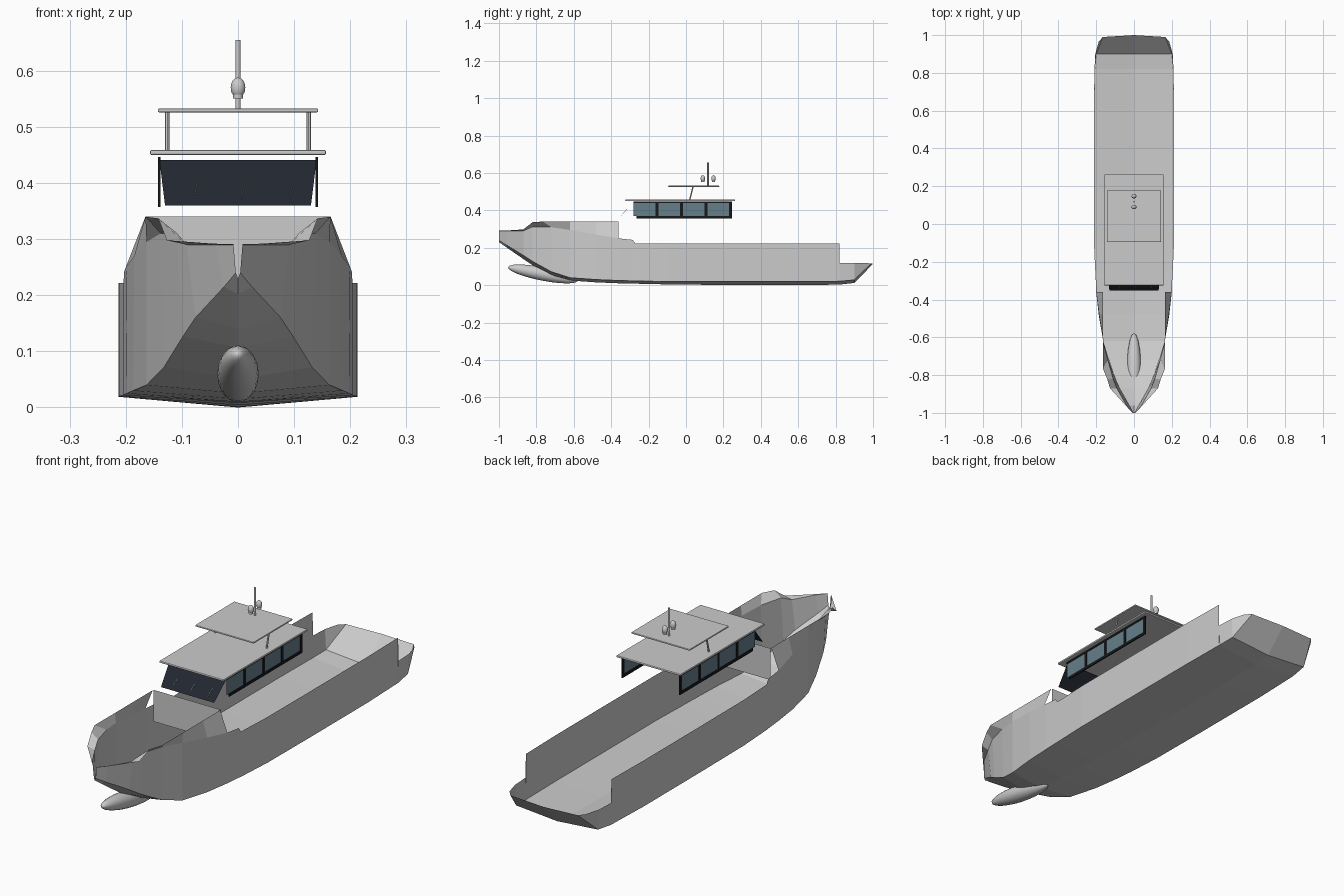
import bpy, bmesh, math
from mathutils import Vector

if "Cube" in bpy.data.objects:
    bpy.data.objects.remove(bpy.data.objects["Cube"])


def material(name, rgb):
    m = bpy.data.materials.new(name)
    m.diffuse_color = (*rgb, 1)
    m.use_nodes = True
    m.node_tree.nodes["Principled BSDF"].inputs["Base Color"].default_value = m.diffuse_color
    return m


BLACK = material("black_frame", (0.008, 0.009, 0.011))
DARK = material("dark_glass", (0.016, 0.021, 0.031))
GLASS = material("side_glass", (0.13, 0.21, 0.25))


def mesh_object(name, bm, mat=None):
    bmesh.ops.remove_doubles(bm, verts=bm.verts, dist=0.0001)
    bmesh.ops.recalc_face_normals(bm, faces=bm.faces)
    me = bpy.data.meshes.new(name)
    bm.to_mesh(me)
    bm.free()
    ob = bpy.data.objects.new(name, me)
    bpy.context.collection.objects.link(ob)
    if mat:
        me.materials.append(mat)
    return ob


def loft(bm, rows):
    """Skin neighbouring rows of points with quads."""
    grid = [[bm.verts.new(p) for p in row] for row in rows]
    for a, b in zip(grid, grid[1:]):
        for i in range(len(a) - 1):
            bm.faces.new((a[i], b[i], b[i + 1], a[i + 1]))


def flip(rows):
    return [[(-x, y, z) for x, y, z in r] for r in rows]


def polygon(name, pts, mat=None):
    bm = bmesh.new()
    bm.faces.new([bm.verts.new(p) for p in pts])
    return mesh_object(name, bm, mat)


def box(name, lo, hi, mat=None, bevel=0):
    bm = bmesh.new()
    bmesh.ops.create_cube(bm, size=1)
    for v in bm.verts:
        v.co = [l + (h - l) * (c + 0.5) for l, h, c in zip(lo, hi, v.co)]
    ob = mesh_object(name, bm, mat)
    if bevel:
        mod = ob.modifiers.new("bevel", "BEVEL")
        mod.width, mod.segments = bevel, 2
    return ob


def rod(name, a, b, r, sides=12):
    a, b = Vector(a), Vector(b)
    bpy.ops.mesh.primitive_cylinder_add(vertices=sides, radius=r, depth=(b - a).length,
                                        location=(a + b) / 2)
    ob = bpy.context.object
    ob.name = name
    ob.rotation_euler = (b - a).to_track_quat('Z', 'Y').to_euler()
    bpy.ops.object.shade_smooth_by_angle()


def ellipsoid(name, loc, scale, tilt=0):
    bpy.ops.mesh.primitive_uv_sphere_add(segments=20, ring_count=12, location=loc,
                                         rotation=(tilt, 0, 0))
    ob = bpy.context.object
    ob.name, ob.scale = name, scale
    bpy.ops.object.shade_smooth_by_angle()


# Hull: stations of y, keel z, chine x, chine z, sheer x, sheer z
stations = [
    (-1.00, .230, .004, .240, .008, .290),
    (-0.96, .202, .025, .215, .040, .290),
    (-0.87, .140, .076, .160, .091, .290),
    (-0.82, .106, .098, .127, .110, .312),
    (-0.72, .050, .132, .072, .138, .310),
    (-0.62, .025, .163, .040, .163, .295),
    (-0.48, .015, .187, .030, .185, .270),
    (-0.36, .010, .198, .025, .200, .250),
    (-0.285, .008, .203, .023, .203, .242),
    (-0.27, .008, .204, .022, .204, .222),
    (-0.10, .004, .212, .020, .212, .222),
    (0.20, .001, .213, .019, .213, .222),
    (0.60, .000, .213, .019, .213, .222),
    (0.82, .003, .208, .021, .209, .222),
    (0.8205, .003, .208, .021, .209, .118),
    (0.90, .012, .200, .028, .205, .118),
]
rows = [[(0, y, zk), (xc, y, zc), (xs, y, zs)] for y, zk, xc, zc, xs, zs in stations]
rows.append([(0, 1.0, .114), (.165, .99, .116), (.187, .965, .118)])  # sloped transom
bm = bmesh.new()
loft(bm, rows)
loft(bm, flip(rows))
mesh_object("hull", bm)

# Raised bow bulwarks standing on the hull edge
tops = [(.008, -1.0, .291), (.045, -.96, .292), (.127, -.87, .298), (.142, -.82, .337),
        (.165, -.765, .34), (.165, -.62, .34), (.165, -.48, .34), (.165, -.36, .34)]
strips = [[r[2], t] for r, t in zip(rows, tops)]
bm = bmesh.new()
loft(bm, strips)
loft(bm, flip(strips))
mesh_object("bow_bulwarks", bm)

# Cross wall behind the bow
polygon("bow_cross_wall", [(-.165, -.355, .34), (.165, -.355, .34),
                           (.165, -.355, .2), (-.165, -.355, .2)])

# Bulbous bow
ellipsoid("bow_bulb", (0, -.765, .06), (.037, .19, .036), math.radians(-11))

# Wheelhouse windscreen and wipers
polygon("windscreen", [(-.14, -.28, .441), (.14, -.28, .441),
                       (.13, -.352, .36), (-.13, -.352, .36)], DARK)
for i, x in enumerate((-.075, .01, .095)):
    rod(f"wiper_{i}", (x - .003, -.345, .373), (x + .003, -.316, .406), .0008, 6)

# Side windows: frame bars and four panes on each side
for side, s in (("left", -1), ("right", 1)):
    lo, hi = sorted((s * .138, s * .143))
    box(f"{side}_window_sill", (lo, -.265, .357), (hi, .245, .370), BLACK)
    box(f"{side}_window_header", (lo, -.282, .438), (hi, .245, .446), BLACK)
    for i in range(4):
        y0 = -.282 + i * .131
        y1 = y0 + .123
        box(f"{side}_window_post_{i}", (lo, y1 - .003, .36), (hi, y1 + .011, .444), BLACK)
        polygon(f"{side}_window_{i}", [(s * .141, y0, .369), (s * .141, y1, .369),
                                       (s * .141, y1, .439), (s * .141, y0, .439)], GLASS)

# Roofs and upper roof supports
box("wheelhouse_roof", (-.157, -.325, .450), (.157, .262, .459), None, .003)
box("upper_roof", (-.143, -.095, .526), (.143, .178, .533), None, .0025)
for side, s in (("left", -1), ("right", 1)):
    rod(f"{side}_roof_support", (s * .126, .02, .456), (s * .126, .038, .529), .0038)

# Mast and antenna domes
rod("mast", (0, .118, .53), (0, .118, .655), .0045)
for i, y in enumerate((.09, .147)):
    ellipsoid(f"antenna_dome_{i}", (0, y, .570), (.013, .012, .018))
    rod(f"dome_base_{i}", (0, y, .551), (0, y, .565), .009)
